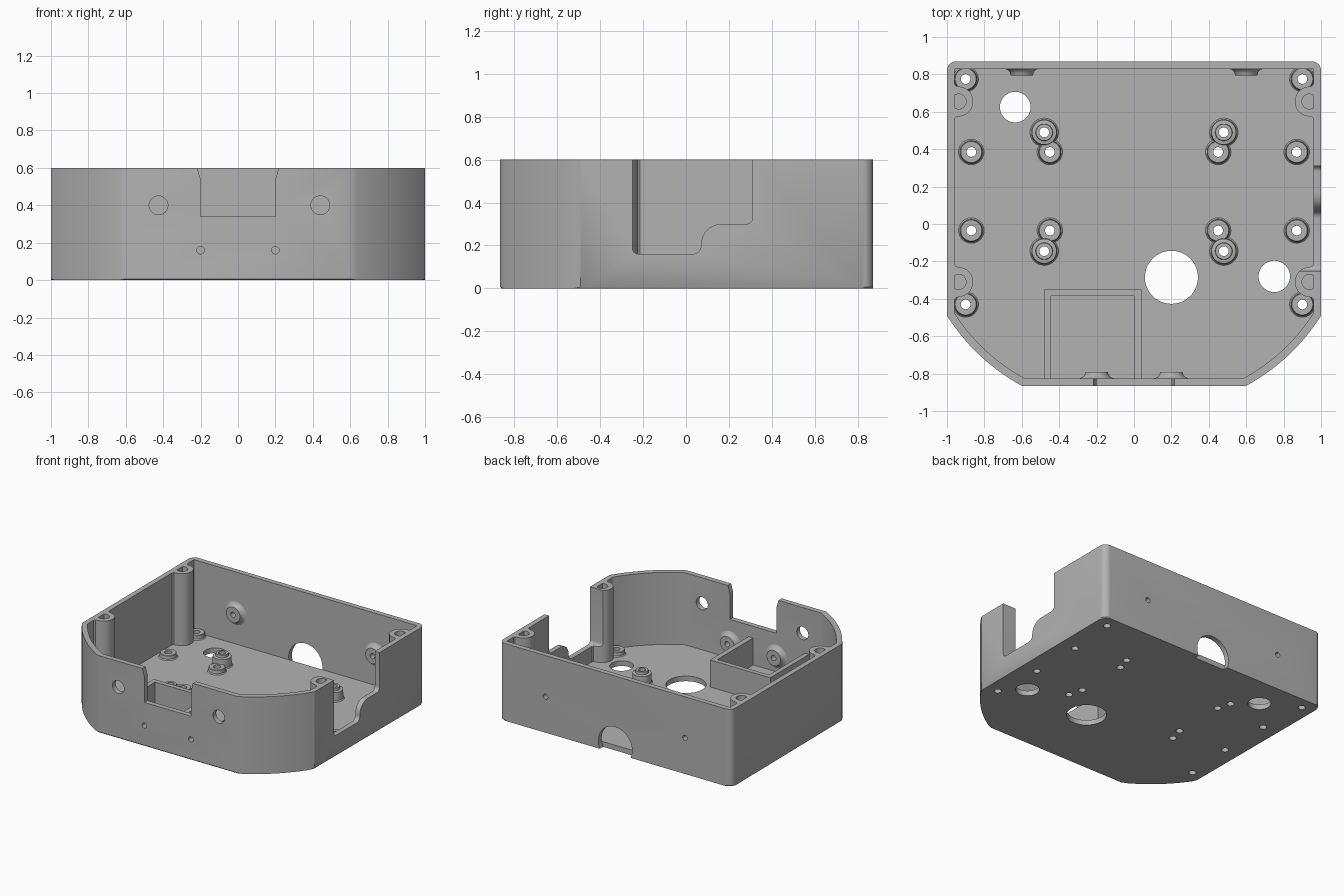
import bpy, bmesh, math
from mathutils import Matrix, Vector

cube = bpy.data.objects.get("Cube")
if cube:
    bpy.data.objects.remove(cube, do_unlink=True)

grey = bpy.data.materials.new("plain grey")
grey.use_nodes = True
COLOUR = (0.45, 0.45, 0.45, 1)
grey.diffuse_color = COLOUR
grey.node_tree.nodes["Principled BSDF"].inputs["Base Color"].default_value = COLOUR

H, FLOOR = 0.6, 0.04
BACK, FRONT = 0.83, -0.825      # inner wall faces


def arc(cx, cy, r, a0, a1, n=8):
    """Points on an arc, angles in degrees."""
    return [(cx + r * math.cos(math.radians(a0 + (a1 - a0) * i / n)),
             cy + r * math.sin(math.radians(a0 + (a1 - a0) * i / n))) for i in range(n + 1)]


def bulge(p, q, s, n=14):
    """Shallow curve from p to q that bows out by s."""
    p, q = Vector(p), Vector(q)
    d = (q - p).normalized()
    side = Vector((d.y, -d.x))
    return [tuple(p.lerp(q, i / n) + side * s * 4 * (i / n) * (1 - i / n)) for i in range(n + 1)]


def mirror(half):
    """Close an outline given as its +x half, running front to back."""
    return half + [(-x, y) for x, y in reversed(half)]


AXES = {"xy": lambda u, v, w: (u, v, w),
        "xz": lambda u, v, w: (u, w, v),
        "yz": lambda u, v, w: (w, u, v)}


def add_prism(bm, pts, lo, hi, plane="xy"):
    place = AXES[plane]
    a = [bm.verts.new(place(u, v, lo)) for u, v in pts]
    b = [bm.verts.new(place(u, v, hi)) for u, v in pts]
    bm.faces.new(a)
    bm.faces.new(b)
    for i in range(len(pts)):
        j = (i + 1) % len(pts)
        bm.faces.new((a[i], a[j], b[j], b[i]))
    return a


def add_hole(bm, u, v, r, lo, hi, plane="xy", n=40):
    add_prism(bm, arc(u, v, r, 0, 360 - 360 / n, n - 1), lo, hi, plane)


def make(name, bm):
    bmesh.ops.recalc_face_normals(bm, faces=bm.faces)
    mesh = bpy.data.meshes.new(name)
    bm.to_mesh(mesh)
    bm.free()
    mesh.materials.append(grey)
    ob = bpy.data.objects.new(name, mesh)
    bpy.context.collection.objects.link(ob)
    return ob


def cut(ob, bm):
    """Subtract the solids in bm from ob."""
    tool = make("cutter", bm)
    tool.hide_render = True
    bpy.context.view_layer.objects.active = ob
    mod = ob.modifiers.new("cut", "BOOLEAN")
    mod.operation, mod.solver, mod.object = "DIFFERENCE", "EXACT", tool
    bpy.ops.object.modifier_apply(modifier=mod.name)
    bpy.data.objects.remove(tool, do_unlink=True)


def boss(name, profile, loc, direction=(0, 0, 1), n=40):
    """Hollow turned boss from a closed (radius, height) loop."""
    bm = bmesh.new()
    rings = [[bm.verts.new((r * math.cos(2 * math.pi * i / n), r * math.sin(2 * math.pi * i / n), z))
              for r, z in profile] for i in range(n)]
    for i in range(n):
        a, b = rings[i], rings[(i + 1) % n]
        for k in range(len(profile)):
            m = (k + 1) % len(profile)
            bm.faces.new((a[k], a[m], b[m], b[k]))
    turn = Vector((0, 0, 1)).rotation_difference(Vector(direction)).to_matrix().to_4x4()
    bm.transform(Matrix.Translation(loc) @ turn)
    return make(name, bm)


# Tray shell: outer block with a small base chamfer, hollowed out
outer = mirror(bulge((0.6, -0.865), (1, -0.49), 0.035) + arc(0.95, 0.82, 0.05, 0, 90))
inner = mirror(bulge((0.585, FRONT), (0.96, -0.475), 0.033) + [(0.96, BACK)])
bm = bmesh.new()
base = set(add_prism(bm, outer, 0, H))
rim = [e for e in bm.edges if set(e.verts) <= base]
bmesh.ops.bevel(bm, geom=rim, offset=0.007, segments=1, affect="EDGES")
shell = make("tray_shell", bm)
bm = bmesh.new()
add_prism(bm, inner, FLOOR, 1)
cut(shell, bm)

# Boss positions
low_spots = [(s * x, y) for s in (-1, 1) for x in (0.45, 0.87) for y in (0.385, -0.035)]
low_spots += [(s * 0.9, y) for s in (-1, 1) for y in (0.775, -0.43)]
tall_spots = [(s * 0.48, y) for s in (-1, 1) for y in (0.49, -0.145)]
SCREW = 0.026

# Floor holes
bm = bmesh.new()
for x, y, r in ((-0.635, 0.625, 0.082), (0.2, -0.285, 0.142), (0.75, -0.28, 0.084)):
    add_hole(bm, x, y, r, -0.1, 0.1)
for x, y in low_spots + tall_spots:
    add_hole(bm, x, y, SCREW, -0.1, 0.1)
cut(shell, bm)

# Front and back wall openings
bm = bmesh.new()
for x in (-0.425, 0.44):
    add_hole(bm, x, 0.4, 0.05, -1, -0.7, "xz")
for s in (-1, 1):
    add_hole(bm, s * 0.2, 0.16, 0.02, -1, -0.75, "xz")
    add_hole(bm, s * 0.6, 0.28, 0.02, 0.75, 1, "xz")
add_prism(bm, mirror([(0.2, 0.34), (0.2, 0.54), (0.207, 0.56), (0.217, 0.6), (0.22, 0.7)]),
          -1, -0.75, "xz")
add_prism(bm, mirror([(0.13, -0.1)] + arc(0, 0.06, 0.145, -25, 90, 20)[:-1]), BACK, 1, "xz")
cut(shell, bm)


# Stepped opening in the +x wall
def side_opening():
    tool = bmesh.new()
    pts = arc(-0.22, 0.19, 0.03, 180, 270, 6) + arc(0.03, 0.2, 0.04, -90, 0, 6)
    pts += arc(0.165, 0.205, 0.095, 180, 90, 10) + arc(0.28, 0.33, 0.03, -90, 0, 6)
    add_prism(tool, pts + [(0.31, 0.8), (-0.25, 0.8)], 0.8, 1.2, "yz")
    return tool


cut(shell, side_opening())

# Full-height screw columns against the side walls
for s in (-1, 1):
    for y, label in ((0.655, "rear"), (-0.31, "front")):
        pts = [(0.96, y - 0.095), (0.952, y - 0.084)] + arc(0.94, y, 0.08, -90, -270, 24)
        pts += [(0.952, y + 0.084), (0.96, y + 0.095)]
        bm = bmesh.new()
        add_prism(bm, [(s * u, v) for u, v in pts], FLOOR, H)
        column = make(f"{label}_column", bm)
        bm = bmesh.new()
        add_hole(bm, s * 0.938, y, 0.04, 0.3, 0.8)
        cut(column, bm)
        if s > 0 and label == "front":
            cut(column, side_opening())

# Floor bosses
low = [(SCREW, 0), (0.068, 0), (0.061, 0.007), (0.059, 0.032), (0.056, 0.035), (SCREW, 0.035)]
tall = [(SCREW, 0), (0.076, 0), (0.069, 0.008), (0.066, 0.072), (0.046, 0.076),
        (0.044, 0.095), (SCREW, 0.095)]
for x, y in low_spots:
    boss("low_floor_boss", low, (x, y, FLOOR))
for x, y in tall_spots:
    boss("tall_floor_boss", tall, (x, y, FLOOR))

# Flared wall bosses
flare = [(0.02, 0), (0.09, 0), (0.075, 0.006), (0.064, 0.018), (0.06, 0.035), (0.02, 0.035)]
for s in (-1, 1):
    boss("front_wall_boss", flare, (s * 0.2, FRONT, 0.16), (0, 1, 0))
    boss("back_wall_boss", flare, (s * 0.6, BACK, 0.28), (0, -1, 0))

# Low compartment wall on the floor
bm = bmesh.new()
add_prism(bm, [(-0.48, FRONT), (-0.48, -0.35), (0.04, -0.35), (0.04, FRONT),
               (0, FRONT), (0, -0.385), (-0.445, -0.385), (-0.445, FRONT)], FLOOR, 0.25)
make("compartment_wall", bm)

# Smooth the curved walls, keep edges sharp
bpy.ops.object.select_all(action="DESELECT")
for ob in bpy.context.collection.objects:
    if ob.type == "MESH":
        ob.select_set(True)
        bpy.context.view_layer.objects.active = ob
bpy.ops.object.shade_smooth_by_angle(angle=math.radians(30))
